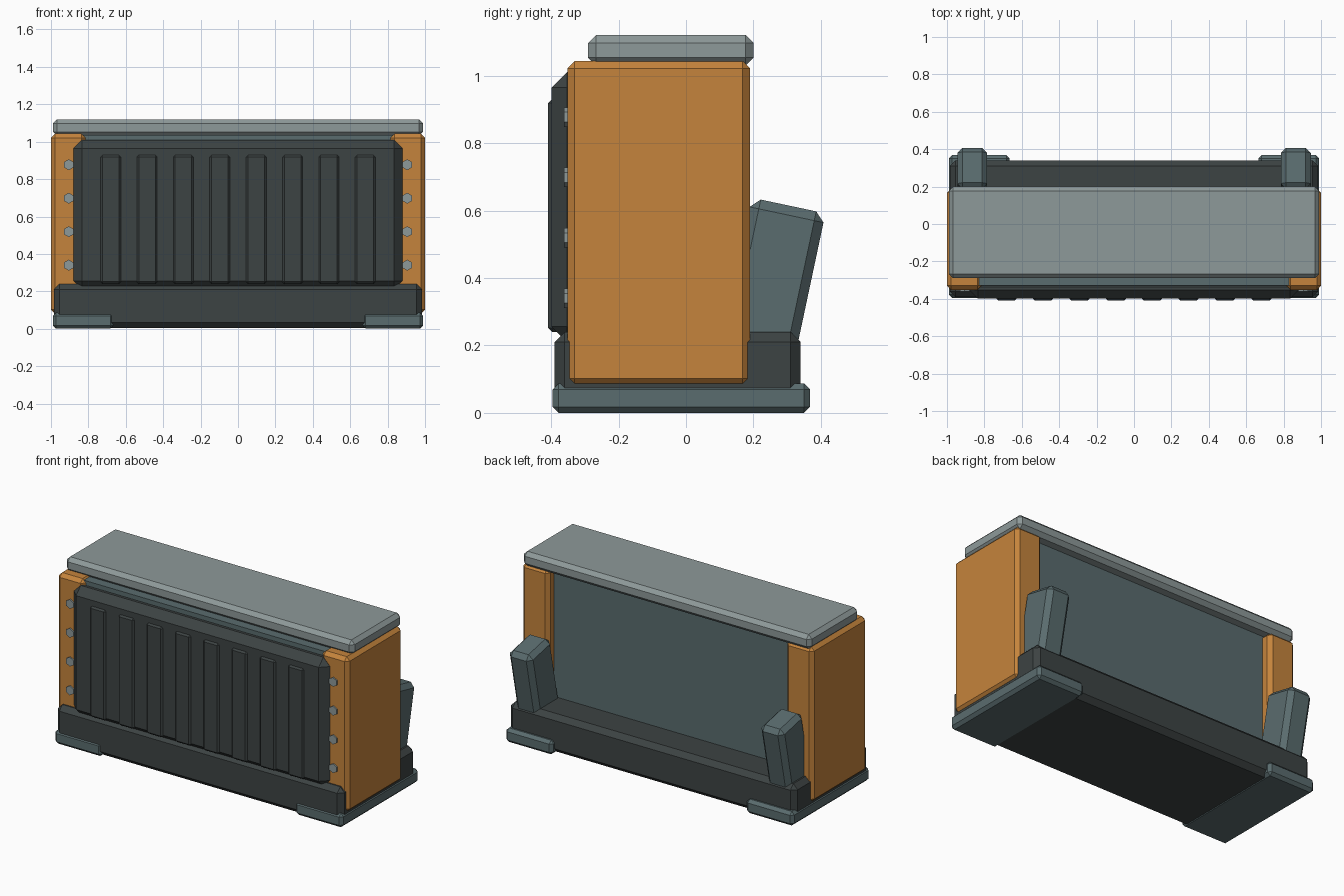
import bpy
import bmesh
from math import radians
from mathutils import Matrix, Vector

if "Cube" in bpy.data.objects:
    bpy.data.objects.remove(bpy.data.objects["Cube"])


def material(name, rgb):
    m = bpy.data.materials.new(name)
    m.use_nodes = True
    m.diffuse_color = (*rgb, 1)
    m.node_tree.nodes["Principled BSDF"].inputs["Base Color"].default_value = (*rgb, 1)
    return m


ORANGE = material("orange paint", (0.56, 0.23, 0.045))
CHARCOAL = material("charcoal", (0.046, 0.056, 0.056))
SLATE = material("slate teal", (0.102, 0.15, 0.157))
GREY = material("light grey", (0.27, 0.32, 0.32))


def finish(bm, name, mat):
    mesh = bpy.data.meshes.new(name)
    bm.to_mesh(mesh)
    bm.free()
    mesh.materials.append(mat)
    obj = bpy.data.objects.new(name, mesh)
    bpy.context.collection.objects.link(obj)
    return obj


def box(name, mat, xs, ys, zs, chamfer=0.0, tilt=0.0):
    """Chamfered box between two bounds per axis, tilted about x."""
    lo, hi = Vector((xs[0], ys[0], zs[0])), Vector((xs[1], ys[1], zs[1]))
    bm = bmesh.new()
    bmesh.ops.create_cube(bm, size=1)
    bmesh.ops.scale(bm, vec=hi - lo, verts=bm.verts)
    if chamfer:
        bmesh.ops.bevel(bm, geom=bm.edges[:], offset=chamfer, segments=1,
                        affect='EDGES', clamp_overlap=True)
    bmesh.ops.transform(bm, verts=bm.verts, matrix=Matrix.Translation((lo + hi) / 2)
                        @ Matrix.Rotation(tilt, 4, 'X'))
    return finish(bm, name, mat)


def both_sides(name, mat, xs, *args, **kw):
    box("left_" + name, mat, xs, *args, **kw)
    box("right_" + name, mat, (-xs[1], -xs[0]), *args, **kw)


def bolt(name, x, z):
    bm = bmesh.new()
    bmesh.ops.create_cone(bm, cap_ends=True, segments=6, radius1=0.029,
                          radius2=0.029, depth=0.03)
    bmesh.ops.transform(bm, verts=bm.verts, matrix=Matrix.Translation((x, -0.346, z))
                        @ Matrix.Rotation(radians(90), 4, 'X'))
    finish(bm, name, GREY)


# Base plinth and corner runners
box("base", CHARCOAL, (-0.985, 0.985), (-0.39, 0.34), (0.004, 0.24), 0.03)
both_sides("foot_runner", SLATE, (0.665, 0.99), (-0.396, 0.368), (0, 0.087), 0.018)

# Body core behind the front panel
box("core", SLATE, (-0.86, 0.86), (-0.33, 0.13), (0.2, 1.035))

# End pillars and the top slab
both_sides("pillar", ORANGE, (0.815, 1.0), (-0.352, 0.19), (0.08, 1.043), 0.022)
box("top_slab", GREY, (-0.99, 0.99), (-0.29, 0.2), (1.03, 1.12), 0.023)

# Front armour panel with raised ribs
box("front_panel", CHARCOAL, (-0.88, 0.88), (-0.399, -0.29), (0.21, 1.01), 0.046)
for i in range(8):
    x = (i - 3.5) * 0.1945
    box(f"panel_rib_{i + 1}", CHARCOAL, (x - 0.056, x + 0.056),
        (-0.409, -0.37), (0.24, 0.93), 0.012)

# Leaning rear braces
both_sides("rear_brace", SLATE, (0.785, 0.945), (0.143, 0.367), (0.15, 0.62),
           chamfer=0.028, tilt=radians(-12))

# Bolts down the pillar fronts
for side, sign in (("left", 1), ("right", -1)):
    for i in range(4):
        bolt(f"{side}_bolt_{i + 1}", sign * 0.905, 0.34 + i * 0.179)
